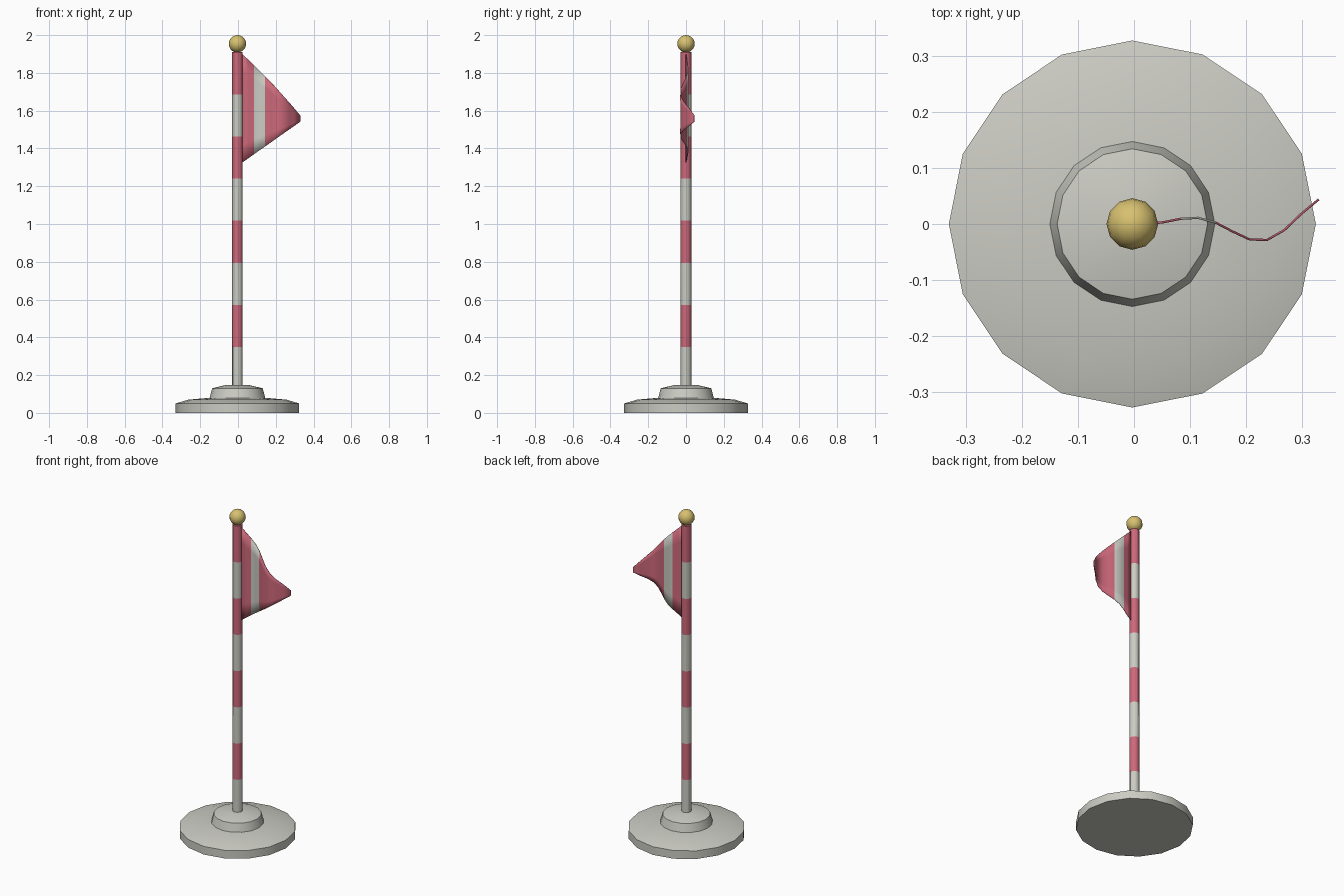
import bpy, bmesh, math

cube = bpy.data.objects.get("Cube")
if cube:
    bpy.data.objects.remove(cube, do_unlink=True)

CX = -0.003  # pole axis


def material(name, rgb):
    m = bpy.data.materials.new(name)
    m.use_nodes = True
    m.diffuse_color = (*rgb, 1)
    m.node_tree.nodes["Principled BSDF"].inputs["Base Color"].default_value = (*rgb, 1)
    return m


WHITE = material("off_white", (0.60, 0.60, 0.55))
RED = material("rose_red", (0.61, 0.14, 0.195))
GOLD = material("gold", (0.68, 0.53, 0.16))


def finish(name, bm, mats, angle=30):
    bmesh.ops.recalc_face_normals(bm, faces=bm.faces[:])
    mesh = bpy.data.meshes.new(name)
    bm.to_mesh(mesh)
    bm.free()
    for m in mats:
        mesh.materials.append(m)
    mesh.polygons.foreach_set("use_smooth", [True] * len(mesh.polygons))
    mesh.set_sharp_from_angle(angle=math.radians(angle))
    ob = bpy.data.objects.new(name, mesh)
    bpy.context.collection.objects.link(ob)
    return ob


def lathe(name, profile, sides, mats, band_rule=lambda i: 0):
    """Closed turned solid from (radius, height) pairs."""
    bm = bmesh.new()
    rings = []
    for r, z in profile:
        rings.append([bm.verts.new((CX + r * math.cos(math.tau * k / sides),
                                    r * math.sin(math.tau * k / sides), z))
                      for k in range(sides)])
    for i, (a, b) in enumerate(zip(rings, rings[1:])):
        for k in range(sides):
            n = (k + 1) % sides
            bm.faces.new((a[k], a[n], b[n], b[k])).material_index = band_rule(i)
    bm.faces.new(rings[0][::-1])
    bm.faces.new(rings[-1]).material_index = band_rule(len(rings) - 2)
    return finish(name, bm, mats)


# Stepped round base
lathe("base", [(0.327, 0), (0.327, 0.05), (0.26, 0.07), (0.147, 0.08),
               (0.134, 0.13), (0.06, 0.148)], 16, [WHITE])

# Striped pole
bands, bottom, top = 8, 0.125, 1.91
lathe("pole", [(0.028, bottom + (top - bottom) * i / bands) for i in range(bands + 1)],
      12, [WHITE, RED], lambda i: i % 2)

# Ball on top
bm = bmesh.new()
bmesh.ops.create_uvsphere(bm, u_segments=12, v_segments=10, radius=0.046)
bmesh.ops.translate(bm, verts=bm.verts[:], vec=(CX, 0, 1.954))
finish("finial_ball", bm, [GOLD], 40)

# Waving pennant with one pale vertical stripe
COLS, ROWS = 10, 6
bm = bmesh.new()
grid = []
for i in range(COLS + 1):
    u = i / COLS
    x = 0.022 + 0.307 * u
    y = 0.047 * u * math.sin(7.48 * u)
    high = 1.9 - 0.326 * u + 0.012 * math.sin(math.pi * u)
    low = 1.325 + 0.217 * u
    grid.append([bm.verts.new((x, y, low + (high - low) * j / ROWS))
                 for j in range(ROWS + 1)])
for i in range(COLS):
    for j in range(ROWS):
        f = bm.faces.new((grid[i][j], grid[i + 1][j], grid[i + 1][j + 1], grid[i][j + 1]))
        f.material_index = 1 if i in (2, 3) else 0
flag = finish("flag", bm, [RED, WHITE], 60)
solid = flag.modifiers.new("thickness", "SOLIDIFY")
solid.thickness = 0.004
solid.offset = 0
